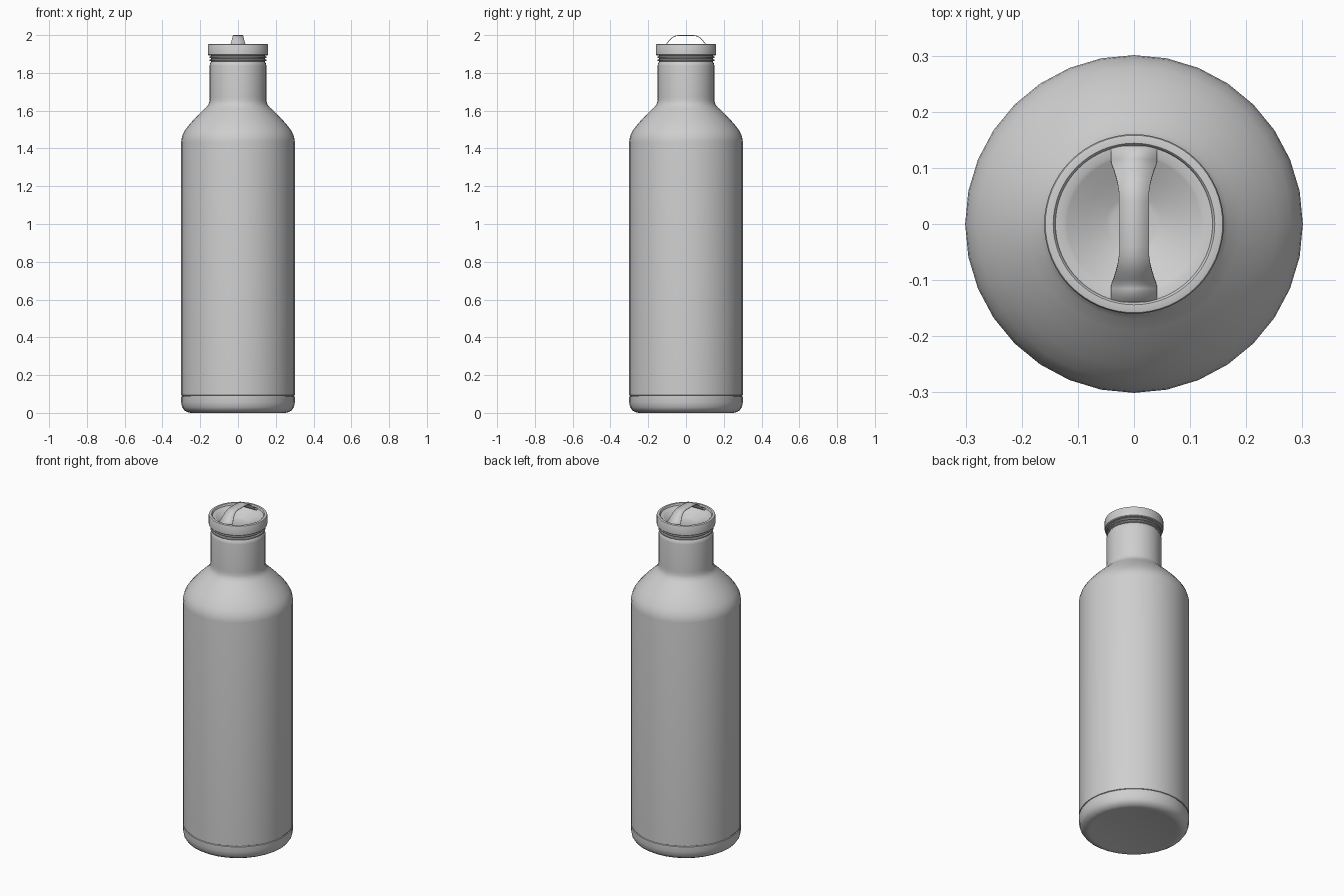
import bpy, bmesh, math

if "Cube" in bpy.data.objects:
    bpy.data.objects.remove(bpy.data.objects["Cube"])

steel = bpy.data.materials.new("brushed grey")
steel.diffuse_color = (0.62, 0.62, 0.62, 1)
steel.use_nodes = True
steel.node_tree.nodes["Principled BSDF"].inputs["Base Color"].default_value = steel.diffuse_color


def finish(name, bm, angle):
    bmesh.ops.recalc_face_normals(bm, faces=bm.faces)
    mesh = bpy.data.meshes.new(name)
    bm.to_mesh(mesh)
    bm.free()
    mesh.materials.append(steel)
    ob = bpy.data.objects.new(name, mesh)
    bpy.context.collection.objects.link(ob)
    bpy.ops.object.select_all(action='DESELECT')
    ob.select_set(True)
    bpy.context.view_layer.objects.active = ob
    bpy.ops.object.shade_smooth_by_angle(angle=math.radians(angle))
    return ob


def lathe(name, profile, sides, angle=35):
    """Revolve (radius, z) points about z; radius 0 makes a pole."""
    bm = bmesh.new()
    rings = []
    for r, z in profile:
        n = 1 if r == 0 else sides
        rings.append([bm.verts.new((r * math.cos(2 * math.pi * i / sides),
                                    r * math.sin(2 * math.pi * i / sides), z)) for i in range(n)])
    for a, b in zip(rings, rings[1:]):
        for i in range(sides):
            j = (i + 1) % sides
            quad = [a[i % len(a)], a[j % len(a)], b[j % len(b)], b[i % len(b)]]
            bm.faces.new(list(dict.fromkeys(quad)))
    return finish(name, bm, angle)


# Bottle body: rounded base, seam groove, shoulder, neck and thread rings
lathe("bottle_body", [
    (0, 0.004), (0.235, 0.004), (0.25, 0), (0.268, 0.004), (0.285, 0.014), (0.296, 0.03), (0.301, 0.055),
    (0.301, 0.086), (0.297, 0.088), (0.297, 0.092), (0.301, 0.094),
    (0.301, 1.435), (0.299, 1.452), (0.293, 1.473), (0.28, 1.498), (0.255, 1.53),
    (0.225, 1.563), (0.19, 1.597), (0.168, 1.618), (0.156, 1.633), (0.151, 1.65), (0.15, 1.67),
    (0.15, 1.838), (0.148, 1.85), (0.143, 1.857), (0.142, 1.861),
    (0.149, 1.863), (0.151, 1.867), (0.149, 1.871), (0.142, 1.873),
    (0.142, 1.877), (0.15, 1.879), (0.151, 1.883), (0.149, 1.887), (0.142, 1.889),
    (0.142, 1.896), (0, 1.896)], 32)

# Screw cap with a raised rim and a dished top
lathe("screw_cap", [
    (0, 1.893), (0.156, 1.893), (0.16, 1.897), (0.16, 1.947), (0.158, 1.951), (0.155, 1.952),
    (0.144, 1.952), (0.142, 1.95), (0.14, 1.942), (0.125, 1.941), (0.119, 1.938),
    (0.085, 1.921), (0.05, 1.904), (0.04, 1.901), (0, 1.9)], 64)

# Carry strap: thin arched band, wider at its feet, mirrored front to back
half = [(0.139, 1.944, 0.041), (0.115, 1.945, 0.041), (0.108, 1.949, 0.04), (0.098, 1.963, 0.036),
        (0.085, 1.979, 0.032), (0.072, 1.99, 0.029), (0.058, 1.997, 0.027), (0.04, 2.0, 0.027)]
path = [(-y, z, w) for y, z, w in half] + half[::-1]
bm = bmesh.new()
pairs = [(bm.verts.new((-w, y, z)), bm.verts.new((w, y, z))) for y, z, w in path]
for a, b in zip(pairs, pairs[1:]):
    bm.faces.new((a[0], a[1], b[1], b[0]))
strap = finish("carry_strap", bm, 40)
solid = strap.modifiers.new("thickness", 'SOLIDIFY')
solid.thickness = 0.004
solid.offset = -1
